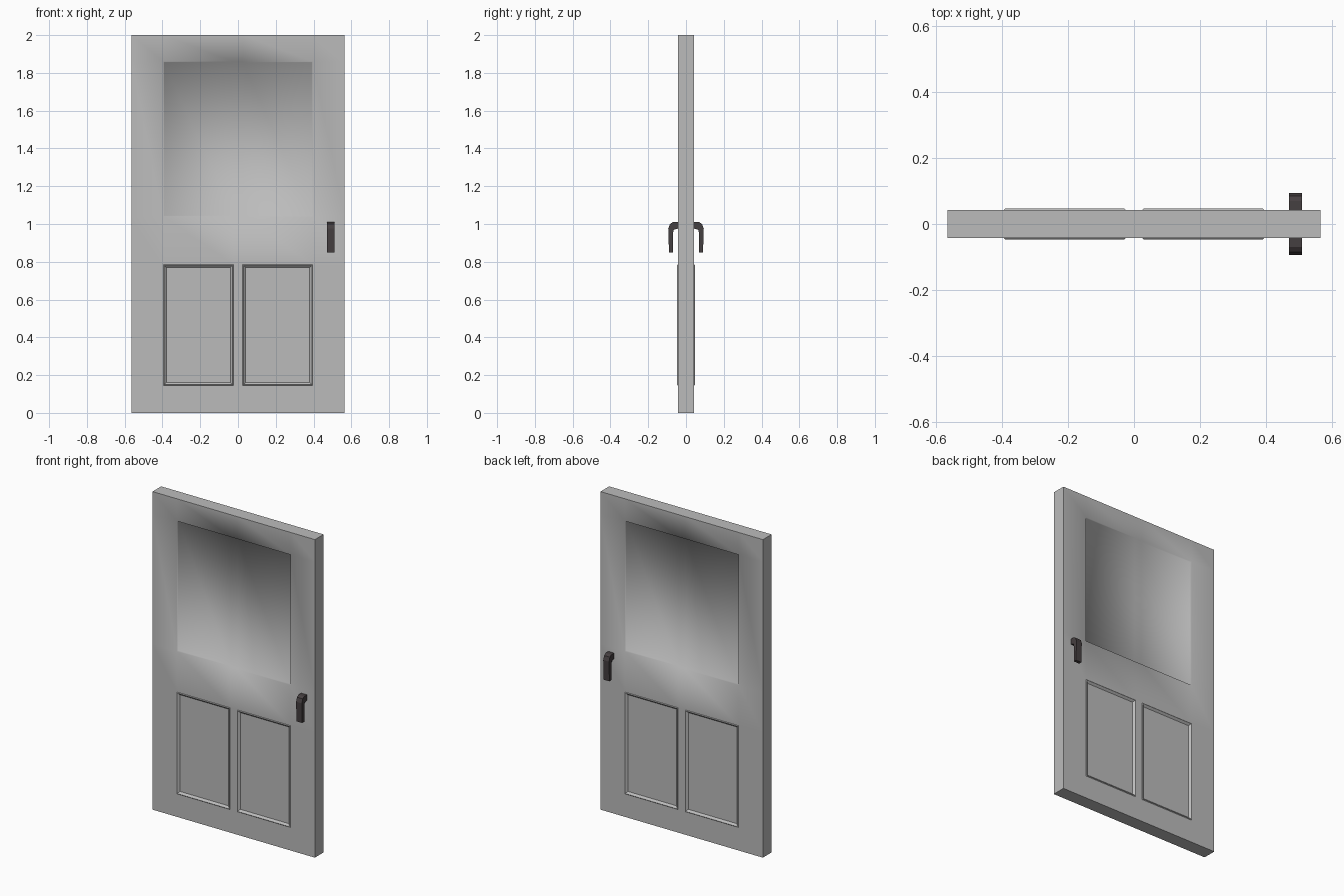
import bpy, bmesh
from mathutils import Vector

cube = bpy.data.objects.get("Cube")
if cube:
    bpy.data.objects.remove(cube, do_unlink=True)


def material(name, rgb):
    m = bpy.data.materials.new(name)
    m.use_nodes = True
    m.diffuse_color = (*rgb, 1)
    m.node_tree.nodes["Principled BSDF"].inputs["Base Color"].default_value = (*rgb, 1)
    return m


def finish(bm, name, mat):
    bmesh.ops.recalc_face_normals(bm, faces=bm.faces)
    mesh = bpy.data.meshes.new(name)
    bm.to_mesh(mesh)
    bm.free()
    mesh.materials.append(mat)
    obj = bpy.data.objects.new(name, mesh)
    bpy.context.collection.objects.link(obj)
    return obj


grey = material("door grey", (0.5, 0.5, 0.5))
dark = material("handle dark", (0.06, 0.05, 0.052))

HALF_W, HALF_T, HEIGHT = 0.565, 0.043, 2.0
PANEL_IN, PANEL_OUT = 0.025, 0.395
PANEL_LOW, PANEL_TOP = 0.145, 0.785
WIN_LOW, WIN_TOP = 1.04, 1.86

# Door slab, cut into a grid of rails and stiles
bm = bmesh.new()
bmesh.ops.create_cube(bm, size=1)
for v in bm.verts:
    v.co = Vector((v.co.x * 2 * HALF_W, v.co.y * 2 * HALF_T, (v.co.z + 0.5) * HEIGHT))
cuts = [(Vector((x, 0, 0)), Vector((1, 0, 0))) for x in (-PANEL_OUT, -PANEL_IN, PANEL_IN, PANEL_OUT)]
cuts += [(Vector((0, 0, z)), Vector((0, 0, 1))) for z in (PANEL_LOW, PANEL_TOP, WIN_LOW, WIN_TOP)]
for co, no in cuts:
    bmesh.ops.bisect_plane(bm, geom=bm.verts[:] + bm.edges[:] + bm.faces[:],
                           plane_co=co, plane_no=no)
bm.normal_update()


def pick(low, top, inner, side):
    """Faces on one side of the door inside a height band."""
    found = []
    for f in bm.faces:
        c = f.calc_center_median()
        if f.normal.y * side > 0.9 and low < c.z < top and inner < abs(c.x) < PANEL_OUT:
            found.append(f)
    return found


sharp = {e for e in bm.edges if e.calc_face_angle(0) > 1}
for side in (-1, 1):
    # Softly shaded shallow window recess
    bmesh.ops.inset_region(bm, faces=pick(WIN_LOW, WIN_TOP, -1, side),
                           thickness=0.004, depth=-0.008, use_even_offset=True)
    # Two moulded panels: raised lip, then sloped recess
    for face in pick(PANEL_LOW, PANEL_TOP, PANEL_IN, side):
        for thick, depth in ((0.004, 0.004), (0.012, -0.012)):
            sharp.update(face.edges)
            ring = bmesh.ops.inset_region(bm, faces=[face], thickness=thick, depth=depth,
                                          use_even_offset=True)["faces"]
            for f in ring:
                sharp.update(f.edges)
        sharp.update(face.edges)
for f in bm.faces:
    f.smooth = True
for e in sharp:
    e.smooth = False
finish(bm, "door_slab", grey)

# Hooked handles, one on each side
PROFILE = [(0.04, 1.01), (0.07, 1.01), (0.085, 1.0), (0.094, 0.975), (0.09, 0.85),
           (0.07, 0.85), (0.07, 0.95), (0.064, 0.97), (0.04, 0.976)]
for side, name in ((-1, "front_handle"), (1, "back_handle")):
    bm = bmesh.new()
    face = bm.faces.new([bm.verts.new((0.47, y * side, z)) for y, z in PROFILE])
    new = bmesh.ops.extrude_face_region(bm, geom=[face])["geom"]
    bmesh.ops.translate(bm, vec=(0.04, 0, 0),
                        verts=[g for g in new if isinstance(g, bmesh.types.BMVert)])
    finish(bm, name, dark)
